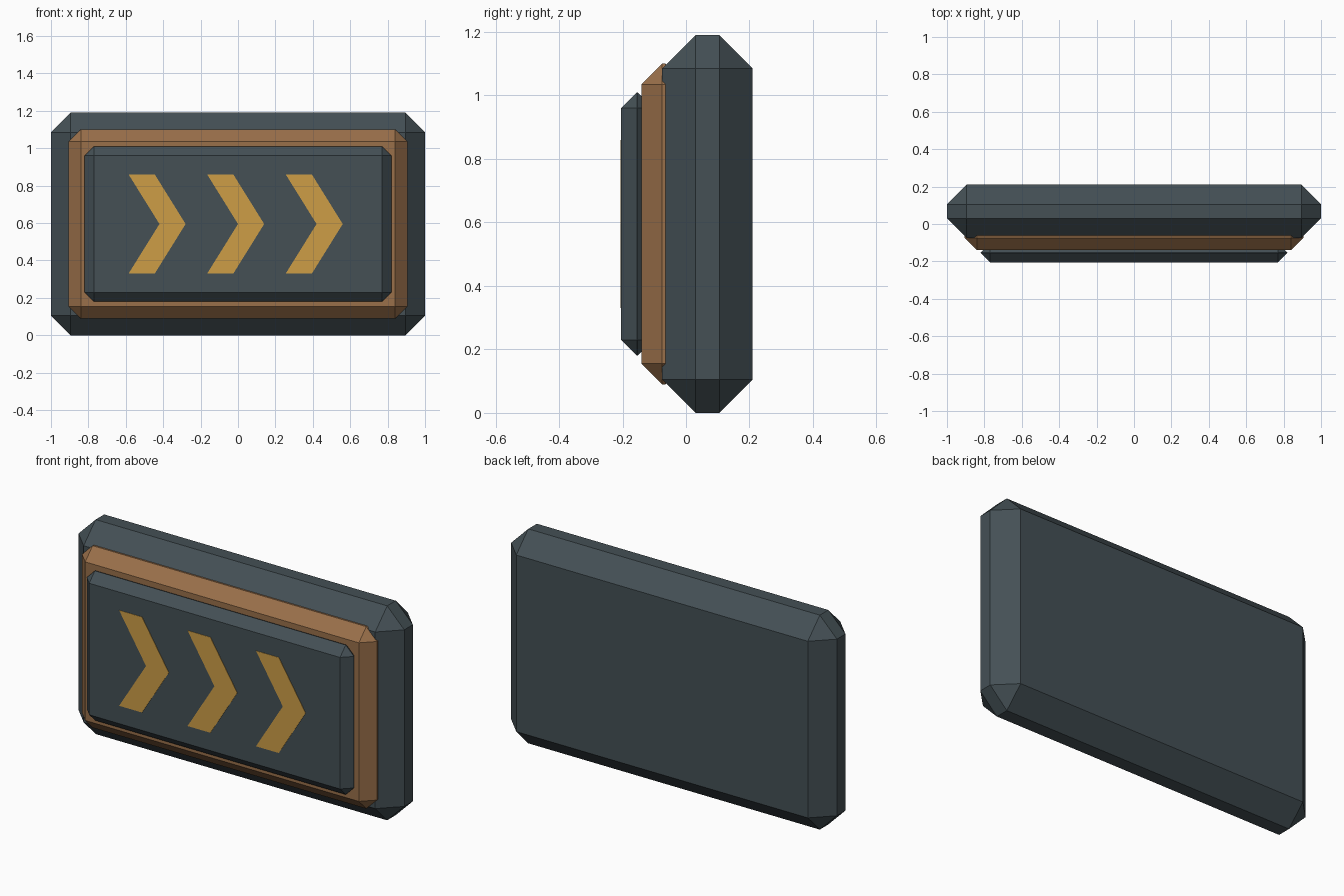
import bpy
import bmesh

# Remove the default cube
cube = bpy.data.objects.get("Cube")
if cube:
    bpy.data.objects.remove(cube, do_unlink=True)


def make_material(name, rgb):
    mat = bpy.data.materials.new(name)
    mat.use_nodes = True
    color = (*rgb, 1.0)
    mat.diffuse_color = color
    mat.node_tree.nodes["Principled BSDF"].inputs["Base Color"].default_value = color
    return mat


steel = make_material("dark slate", (0.058, 0.080, 0.091))
copper = make_material("copper brown", (0.32, 0.16, 0.068))
amber = make_material("amber", (0.61, 0.34, 0.062))

MID_Z = 0.595  # shared centre height of all the slabs


def add_object(name, bm, mat):
    bmesh.ops.recalc_face_normals(bm, faces=bm.faces)
    mesh = bpy.data.meshes.new(name)
    bm.to_mesh(mesh)
    bm.free()
    mesh.materials.append(mat)
    obj = bpy.data.objects.new(name, mesh)
    bpy.context.collection.objects.link(obj)
    return obj


def chamfered_slab(name, width, height, front, back, chamfer, mat):
    """Box with every edge cut by one flat chamfer."""
    bm = bmesh.new()
    bmesh.ops.create_cube(bm, size=1)
    bmesh.ops.scale(bm, vec=(width, back - front, height), verts=bm.verts)
    bmesh.ops.translate(bm, vec=(0, (front + back) / 2, MID_Z), verts=bm.verts)
    bmesh.ops.bevel(bm, geom=bm.edges[:], offset=chamfer, offset_type='OFFSET',
                    segments=1, profile=0.5, affect='EDGES')
    return add_object(name, bm, mat)


def chevron(name, left, mat):
    """Thin arrow plate pointing to +x on the front panel."""
    arm, reach, half = 0.14, 0.165, 0.265
    outline = [(0, half), (arm, half), (arm + reach, 0),
               (arm, -half), (0, -half), (reach, 0)]
    bm = bmesh.new()
    verts = [bm.verts.new((left + x, -0.207, MID_Z + z)) for x, z in outline]
    # Two mirrored arms sharing the middle edge
    faces = [bm.faces.new([verts[i] for i in arm_ids])
             for arm_ids in ((0, 1, 2, 5), (5, 2, 3, 4))]
    solid = bmesh.ops.extrude_face_region(bm, geom=faces)
    moved = [g for g in solid["geom"] if isinstance(g, bmesh.types.BMVert)]
    bmesh.ops.translate(bm, vec=(0, 0.004, 0), verts=moved)
    return add_object(name, bm, mat)


# Stacked slabs, from the back to the front
chamfered_slab("back_body", 2.0, 1.19, -0.075, 0.21, 0.105, steel)
chamfered_slab("middle_frame", 1.81, 1.01, -0.14, 0.0, 0.065, copper)
chamfered_slab("front_panel", 1.64, 0.83, -0.205, -0.102, 0.05, steel)

# Row of direction arrows
for i in range(3):
    chevron(f"chevron_{i + 1}", -0.585 + 0.42 * i, amber)
